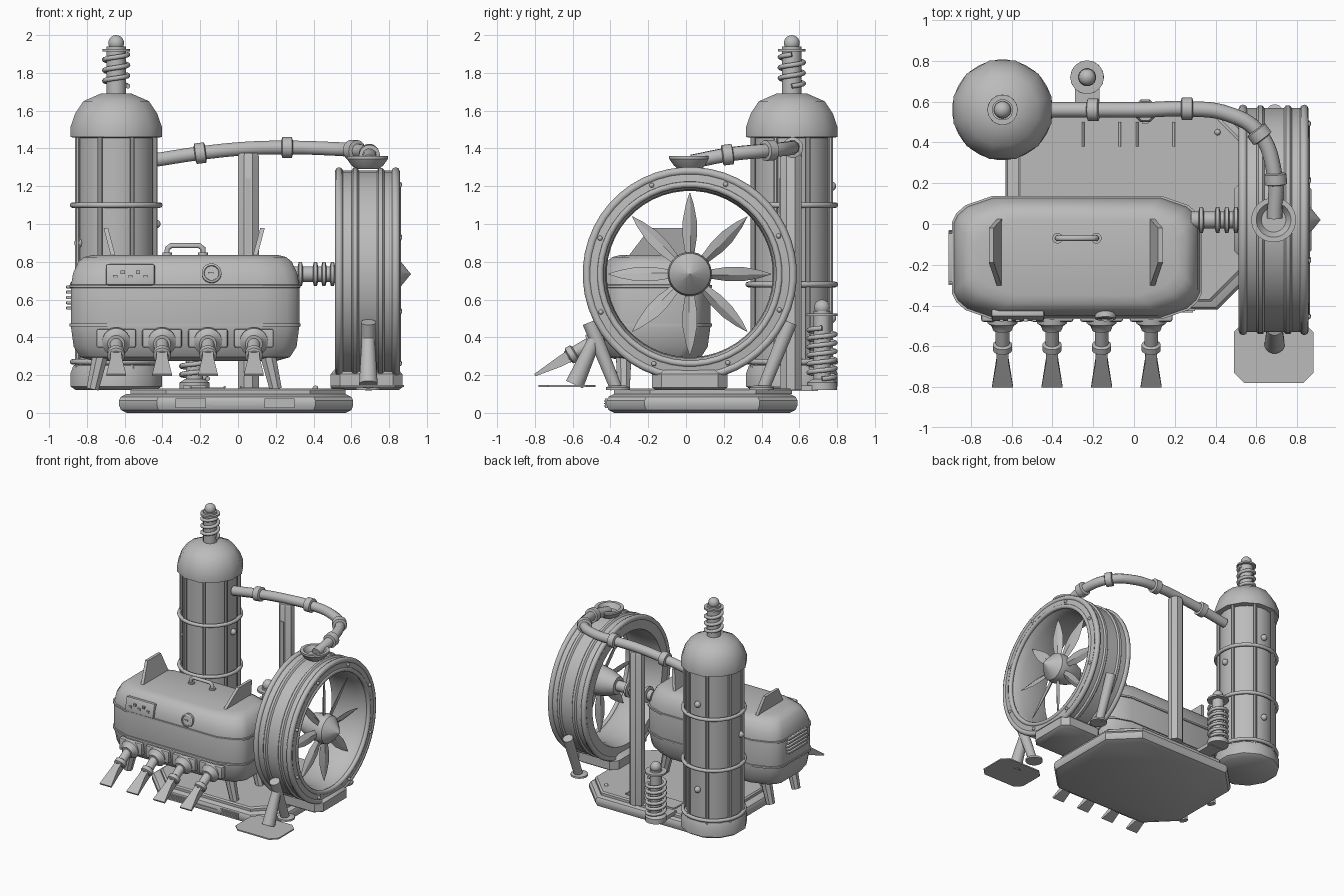
import bpy, bmesh, math
from mathutils import Vector, Matrix

old = bpy.data.objects.get("Cube")
if old:
    bpy.data.objects.remove(old)

grey = bpy.data.materials.new("plain_grey")
grey.use_nodes = True
grey.diffuse_color = (0.5, 0.5, 0.5, 1)
grey.node_tree.nodes["Principled BSDF"].inputs["Base Color"].default_value = (0.5, 0.5, 0.5, 1)
X, Y, Z = Vector((1, 0, 0)), Vector((0, 1, 0)), Vector((0, 0, 1))


def finish(name, bm, angle=35):
    bmesh.ops.remove_doubles(bm, verts=bm.verts, dist=0.0002)
    bmesh.ops.recalc_face_normals(bm, faces=bm.faces)
    me = bpy.data.meshes.new(name)
    bm.to_mesh(me)
    bm.free()
    me.shade_smooth()
    me.set_sharp_from_angle(angle=math.radians(angle))
    me.materials.append(grey)
    ob = bpy.data.objects.new(name, me)
    bpy.context.collection.objects.link(ob)
    return ob


def loft(name, rings, wrap=False, angle=35):
    """Skin a list of equal-sized point rings; wrap joins last to first."""
    bm = bmesh.new()
    loops = [[bm.verts.new(p) for p in ring] for ring in rings]
    n = len(loops[0])
    pairs = list(zip(loops, loops[1:]))
    if wrap:
        pairs.append((loops[-1], loops[0]))
    else:
        bm.faces.new(loops[0])
        bm.faces.new(loops[-1])
    for a, b in pairs:
        for i in range(n):
            j = (i + 1) % n
            bm.faces.new((a[i], a[j], b[j], b[i]))
    return finish(name, bm, angle)


def lathe(name, profile, loc, axis=Z, n=24, wrap=False, angle=35):
    """Turn (radius, height) pairs around an axis."""
    turn = Vector(axis).to_track_quat('Z', 'Y')
    rings = []
    for r, h in profile:
        r = max(r, 0.0005)
        rings.append([Vector(loc) + turn @ Vector((r * math.cos(t), r * math.sin(t), h))
                      for t in (math.tau * (i + 0.5) / n for i in range(n))])
    return loft(name, rings, wrap, angle)


def rod(name, a, b, r, r2=None, n=16):
    a, b = Vector(a), Vector(b)
    return lathe(name, [(r, 0), (r2 or r, (b - a).length)], a, b - a, n)


def ball(name, loc, r, axis=Z, stretch=1):
    arc = [math.pi * i / 10 for i in range(11)]
    return lathe(name, [(r * math.sin(t), -r * stretch * math.cos(t)) for t in arc], loc, axis)


def ring(name, loc, big, small, axis=Z, n=32):
    arc = [math.tau * i / 8 for i in range(8)]
    return lathe(name, [(big + small * math.cos(t), small * math.sin(t)) for t in arc],
                 loc, axis, n, wrap=True, angle=60)


def tube(name, pts, r, smooth=False):
    cu = bpy.data.curves.new(name, 'CURVE')
    cu.dimensions = '3D'
    cu.bevel_depth, cu.bevel_resolution, cu.use_fill_caps = r, 3, True
    sp = cu.splines.new('BEZIER')
    sp.bezier_points.add(len(pts) - 1)
    for bp, p in zip(sp.bezier_points, pts):
        bp.co = p
        bp.handle_left_type = bp.handle_right_type = 'AUTO' if smooth else 'VECTOR'
    sp.resolution_u = 8 if smooth else 1
    cu.materials.append(grey)
    ob = bpy.data.objects.new(name, cu)
    bpy.context.collection.objects.link(ob)
    return ob


def coil(name, loc, big, small, height, turns):
    pts = [Vector(loc) + Vector((big * math.cos(t), big * math.sin(t), height * t / (math.tau * turns)))
           for t in (math.tau * i / 16 for i in range(16 * turns + 1))]
    return tube(name, pts, small)


def octagon(x0, x1, y0, y1, cut, inset, z):
    """Chamfered rectangle outline, shrunk by inset, at height z."""
    x0, x1, y0, y1 = x0 + inset, x1 - inset, y0 + inset, y1 - inset
    c = cut
    return [(x0 + c, y0, z), (x1 - c, y0, z), (x1, y0 + c, z), (x1, y1 - c, z),
            (x1 - c, y1, z), (x0 + c, y1, z), (x0, y1 - c, z), (x0, y0 + c, z)]


def slab(name, span, cut, levels):
    return loft(name, [octagon(*span, cut, inset, z) for inset, z in levels])


def box(name, loc, size, tilt=0, bevel=0.0):
    bm = bmesh.new()
    bmesh.ops.create_cube(bm, size=1)
    bm.transform(Matrix.Translation(loc) @ Matrix.Rotation(math.radians(tilt), 4, 'X')
                 @ Matrix.Diagonal((*size, 1)))
    if bevel:
        bmesh.ops.bevel(bm, geom=bm.edges[:], offset=bevel, segments=2, affect='EDGES', profile=0.5)
    return finish(name, bm)


# Base platform with deck, vents and floor panels
slab("base_platform", (-0.63, 0.61, -0.42, 0.59), 0.2,
     [(0.04, 0), (0.01, 0.015), (0, 0.04), (0, 0.065), (0.01, 0.085), (0.04, 0.1)])
slab("base_deck", (-0.57, 0.57, -0.38, 0.56), 0.19, [(0, 0.1), (0, 0.12), (0.01, 0.13)])
for x in (-0.25, 0.22):
    box("base_vent_frame", (x, -0.42, 0.05), (0.16, 0.016, 0.05))
    for k in range(3):
        box("base_vent_slat", (x, -0.43, 0.037 + 0.013 * k), (0.14, 0.008, 0.006))
box("base_front_seam", (-0.015, -0.421, 0.05), (0.24, 0.008, 0.014))
for x in (-0.16, 0.105):
    box("deck_panel", (x, 0.435, 0.131), (0.18, 0.13, 0.008))
    for sx in (-0.09, 0.09):
        tube("deck_rail", [(x + sx, 0.38, 0.137), (x + sx, 0.5, 0.137)], 0.006)
ball("deck_bolt", (0.41, 0.45, 0.13), 0.015)

# Tall cage tower
tx, ty = -0.645, 0.56
lathe("tower_foot", [(0.22, 0.12), (0.25, 0.14), (0.25, 0.21), (0.235, 0.25), (0.2, 0.27)], (tx, ty, 0), n=12)
lathe("tower_body", [(0.205, 0.24), (0.205, 1.48)], (tx, ty, 0), n=24)
lathe("tower_dome", [(0.2, 1.455), (0.25, 1.46), (0.25, 1.515), (0.225, 1.585), (0.18, 1.65),
                     (0.085, 1.69), (0, 1.695)], (tx, ty, 0), n=12)
for z in (0.27, 0.68, 1.1):
    ring("cage_ring", (tx, ty, z), 0.232, 0.015)
for k in range(8):
    a = math.tau * (k + 0.5) / 8
    dx, dy = math.cos(a), math.sin(a)
    rod("cage_bar", (tx + 0.222 * dx, ty + 0.222 * dy, 0.2), (tx + 0.222 * dx, ty + 0.222 * dy, 1.47), 0.014, n=8)
for a, z in ((0, 1.0), (90, 1.2), (90, 0.5), (200, 0.9)):
    a = math.radians(a)
    ball("tower_knob", (tx + 0.21 * math.cos(a), ty + 0.21 * math.sin(a), z), 0.025)


# Sprung posts: dome finial and rear shock absorber
def sprung_post(name, x, y, z0, z1, r, big, turns):
    rod(name + "_stem", (x, y, z0), (x, y, z1 - 0.06), r)
    coil(name + "_spring", (x, y, z0 + 0.05), big, 0.013, (z1 - z0) * 0.68 - 0.05, turns)
    lathe(name + "_disc", [(big + 0.012, 0), (big + 0.012, 0.014)], (x, y, z1 - 0.088))
    ball(name + "_ball", (x, y, z1 - 0.042), 0.042)


sprung_post("finial", tx, ty, 1.68, 2.0, 0.052, 0.062, 3)
sprung_post("shock", -0.23, 0.72, 0.13, 0.6, 0.045, 0.07, 6)
lathe("shock_foot", [(0.08, 0.12), (0.08, 0.16), (0.05, 0.18)], (-0.23, 0.72, 0))
box("shock_bracket", (-0.23, 0.62, 0.13), (0.12, 0.16, 0.03))

# Support column
lathe("column", [(0.06, 0.12), (0.06, 1.36), (0.05, 1.375)], (0.055, 0.555, 0), n=8)
box("column_strip", (0.055, 0.498, 1.04), (0.03, 0.012, 0.4))

# Overhead pipe with collars and funnel
tube("overhead_pipe", [(-0.43, 0.56, 1.34), (-0.2, 0.56, 1.375), (0.05, 0.56, 1.4), (0.26, 0.565, 1.405),
                       (0.46, 0.54, 1.4), (0.61, 0.45, 1.39), (0.69, 0.24, 1.37), (0.69, 0.03, 1.33)], 0.038, True)
for loc, d in (((-0.2, 0.56, 1.375), (1, 0, 0.13)), ((0.26, 0.565, 1.405), X),
               ((0.615, 0.44, 1.39), (0.6, -0.8, -0.05)), ((0.695, 0.22, 1.367), (0.05, -1, -0.12))):
    lathe("pipe_collar", [(0.04, -0.03), (0.055, -0.025), (0.055, 0.025), (0.04, 0.03)], loc, d)
lathe("funnel", [(0.06, 1.29), (0.085, 1.31), (0.11, 1.345), (0.11, 1.36), (0.085, 1.36), (0.06, 1.32)],
      (0.685, 0.02, 0))

# Large ducted fan
fan = Vector((0, 0.02, 0.735))
lathe("fan_duct", [(0.455, 0.52), (0.53, 0.52), (0.55, 0.535), (0.55, 0.6), (0.562, 0.61), (0.562, 0.63),
                   (0.55, 0.64), (0.55, 0.735), (0.562, 0.745), (0.562, 0.765), (0.55, 0.775), (0.55, 0.83),
                   (0.53, 0.85), (0.49, 0.855), (0.47, 0.83), (0.445, 0.76), (0.44, 0.6)],
      fan, X, 48, wrap=True)
for x in (0.535, 0.835):
    ring("fan_rim", fan + X * x, 0.545, 0.022, X, 48)
ring("fan_lip", fan + X * 0.845, 0.475, 0.018, X, 48)
lathe("fan_hub", [(0.07, 0.6), (0.1, 0.68), (0.118, 0.77), (0.11, 0.82), (0.075, 0.855), (0, 0.915)], fan, X)
for k in range(8):
    spin = Matrix.Rotation(math.tau * k / 8, 3, 'X')
    pitch = Matrix.Rotation(math.radians(25), 3, 'Z')
    sections = [(0.08, 0.022, 0.012), (0.2, 0.042, 0.012), (0.28, 0.042, 0.01), (0.37, 0.023, 0.006), (0.43, 0.002, 0.002)]
    loft("fan_blade", [[fan + X * 0.77 + spin @ (pitch @ Vector(p) + Z * r)
                        for p in ((t, 0, 0), (0, w, 0), (-t, 0, 0), (0, -w, 0))] for r, w, t in sections], angle=10)
    ball("fan_rivet", fan + X * 0.855 + spin @ Vector((0, 0.19, 0.475)), 0.013)

# Corrugated drive shaft
rod("drive_shaft", fan + X * 0.28, fan + X * 0.64, 0.042)
for x in (0.33, 0.41, 0.455, 0.5):
    lathe("shaft_flange", [(0.04, -0.014), (0.065, -0.008), (0.065, 0.008), (0.04, 0.014)], fan + X * x, X)

# Fan foot, legs and paddle
slab("fan_foot", (0.49, 0.87, -0.18, 0.22), 0.05, [(0.02, 0.12), (0, 0.135), (0, 0.205), (0.03, 0.24)])
for s in (-1, 1):
    rod("fan_leg", (0.69, 0.02 + s * 0.53, 0.48), (0.69, 0.02 + s * 0.39, 0.13), 0.04, 0.033)
    lathe("fan_leg_pad", [(0.065, 0.12), (0.065, 0.135), (0.04, 0.145)], (0.69, 0.02 + s * 0.38, 0))
rod("paddle_leg", (0.69, -0.47, 0.42), (0.69, -0.59, 0.15), 0.033, 0.05)
slab("paddle", (0.49, 0.88, -0.78, -0.48), 0.05, [(0, 0.138), (0, 0.148)])

# Main tank: stacked rounded outlines
def tank_outline(inset, z):
    quarter = [(0.605, 0.17), (0.585, 0.21), (0.54, 0.25), (0.41, 0.295)]
    pts = [(x - inset, max(y - inset, 0.05)) for x, y in quarter]
    half = pts + [(-x, y) for x, y in reversed(pts)]
    return [(x - 0.28, y - 0.165, z) for x, y in half + [(-x, -y) for x, y in half]]


loft("tank", [tank_outline(i, z) for i, z in ((0.12, 0.275), (0.05, 0.295), (0.015, 0.35), (0, 0.46), (0, 0.67),
                                              (0.012, 0.74), (0.04, 0.8), (0.07, 0.825), (0.11, 0.835))])
for z in (0.465, 0.67):
    loft("tank_seam", [tank_outline(i, z + h) for i, h in ((0.01, -0.01), (-0.007, -0.007), (-0.007, 0.007), (0.01, 0.01))])

# Tank fins, handle, panel and gauge
for s in (-1, 1):
    def fin_side(t):
        return [(-0.285 + s * (0.37 + lean + t), y, z) for y, lean, z in
                ((-0.32, 0, 0.81), (0.03, 0, 0.81), (-0.02, 0.045, 0.98), (-0.19, 0.045, 0.98))]
    loft("tank_fin", [fin_side(-0.012), fin_side(0.012)])
tube("handle", [(-0.375, -0.07, 0.82), (-0.375, -0.07, 0.87), (-0.355, -0.07, 0.885),
                (-0.205, -0.07, 0.885), (-0.185, -0.07, 0.87), (-0.185, -0.07, 0.82)], 0.014)
for x in (-0.375, -0.185):
    rod("handle_mount", (x, -0.07, 0.82), (x, -0.07, 0.848), 0.026)
box("control_panel", (-0.57, -0.447, 0.73), (0.26, 0.04, 0.115), -12, 0.012)
for k in range(5):
    box("panel_switch", (-0.65 + 0.04 * k, -0.47, 0.72 + 0.025 * (k % 2)), (0.022, 0.016, 0.018))
lathe("gauge", [(0.052, 0), (0.052, 0.03), (0.04, 0.035), (0.038, 0.027), (0, 0.027)], (-0.14, -0.435, 0.735), (0, -1, 0.2))
box("gauge_needle", (-0.145, -0.467, 0.742), (0.03, 0.006, 0.008))

# Louvred vent on the tank's end
for k in range(5):
    box("vent_louvre", (-0.892, -0.165, 0.555 + 0.028 * k), (0.036, 0.27 - 0.015 * abs(k - 2), 0.016), bevel=0.004)

# Tank legs
for s in (-1, 1):
    for y in (-0.33, 0.0):
        rod("tank_leg", (-0.285 + s * 0.44, y, 0.32), (-0.285 + s * 0.485, y, 0.125), 0.045, 0.035, 8)

# Row of spray nozzles
for k in range(4):
    x = -0.645 + 0.243 * k
    box("nozzle_bracket", (x, -0.455, 0.395), (0.21, 0.05, 0.1), bevel=0.012)
    lathe("nozzle_flange", [(0.075, 0), (0.075, 0.03), (0.055, 0.045), (0.045, 0.07)], (x, -0.455, 0.38), (0, -1, -0.2))
    rod("nozzle_pipe", (x, -0.48, 0.385), (x, -0.63, 0.295), 0.034)
    lathe("nozzle_collar", [(0.03, -0.025), (0.047, -0.015), (0.047, 0.015), (0.03, 0.025)], (x, -0.605, 0.31), (0, -1, -0.6))
    loft("nozzle_tip", [[(x + sx * w, y - sz * 0.5 * t, z + sz * t) for sx, sz in ((-1, -1), (1, -1), (1, 1), (-1, 1))]
                        for y, z, w, t in ((-0.61, 0.305, 0.028, 0.028), (-0.67, 0.27, 0.03, 0.024), (-0.8, 0.2, 0.052, 0.006))])
